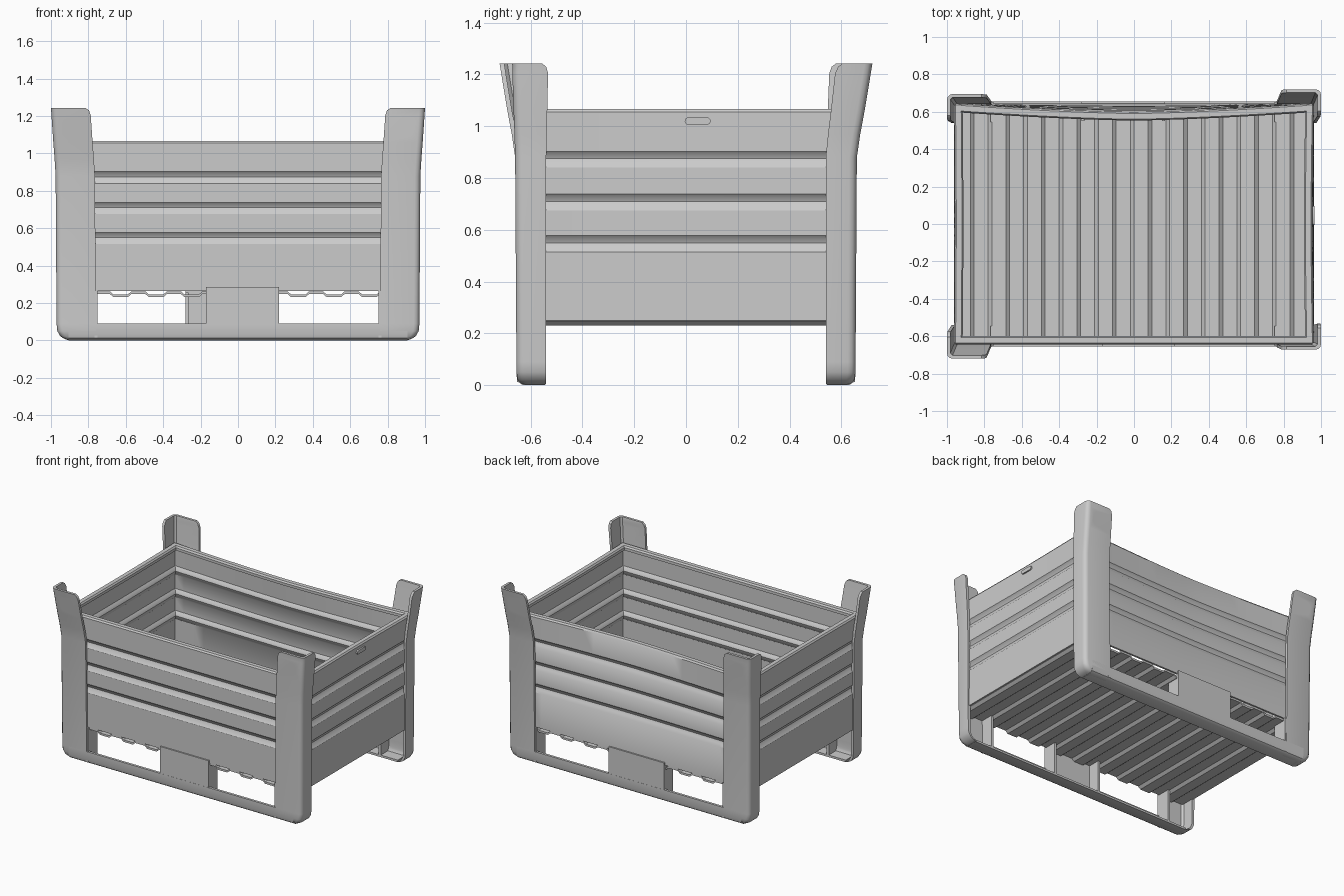
import bpy, bmesh, math

if "Cube" in bpy.data.objects:
    bpy.data.objects.remove(bpy.data.objects["Cube"])

def finish(name, bm, angle=35):
    bmesh.ops.recalc_face_normals(bm, faces=bm.faces)
    me = bpy.data.meshes.new(name)
    bm.to_mesh(me)
    bm.free()
    ob = bpy.data.objects.new(name, me)
    bpy.context.collection.objects.link(ob)
    bpy.ops.object.select_all(action='DESELECT')
    bpy.context.view_layer.objects.active = ob
    ob.select_set(True)
    bpy.ops.object.shade_smooth_by_angle(angle=math.radians(angle))
    return ob

def loft(name, rings):
    """Solid skinned through closed rings, capped at both ends."""
    bm = bmesh.new()
    vs = [[bm.verts.new(p) for p in r] for r in rings]
    n = len(rings[0])
    for a, b in zip(vs, vs[1:]):
        for i in range(n):
            j = (i + 1) % n
            bm.faces.new((a[i], a[j], b[j], b[i]))
    bm.faces.new(vs[0])
    bm.faces.new(vs[-1])
    return finish(name, bm)

def box(name, x0, x1, y0, y1, z0, z1):
    return loft(name, [[(x0, y0, z), (x1, y0, z), (x1, y1, z), (x0, y1, z)] for z in (z0, z1)])

# Corner posts: L-section sheet, rounded foot, flared lifting ear
def post(name, sx, sy, ear_y):
    Y, t, r = 0.655, 0.018, 0.03
    # z, corner x, corner y, front flange edge x, side flange edge y
    levels = [(0.0, 0.90, 0.63, 0.76, 0.545), (0.007, 0.925, 0.64, 0.76, 0.54),
              (0.022, 0.95, 0.65, 0.76, 0.54), (0.05, 0.966, Y, 0.76, 0.54),
              (0.09, 0.97, Y, 0.76, 0.54), (0.88, 0.975, Y + 0.005, 0.765, 0.54)]
    for z, k in ((0.97, 0.22), (1.06, 0.5), (1.205, 0.9)):
        levels.append((z, 0.975 + 0.025 * k, Y + 0.005 + (ear_y - Y - 0.005) * k,
                       0.765 + 0.025 * k, 0.54 + (ear_y - 0.68) * k))
    levels.append((1.23, 0.999, ear_y - 0.002, 0.797, ear_y - 0.132))
    levels.append((1.243, 1.0, ear_y, 0.815, ear_y - 0.115))
    rings = []
    for z, X, Yc, e, f in levels:
        sec = [(e, Yc), (X - r, Yc), (X - r * .5, Yc - r * .13), (X - r * .13, Yc - r * .5),
               (X, Yc - r), (X, f), (X - t, f), (X - t, Yc - r), (X - r, Yc - t), (e, Yc - t)]
        rings.append([(sx * x, sy * y, z) for x, y in sec])
    ob = loft(name, rings)
    # lifting hole
    bm = bmesh.new()
    bmesh.ops.create_cone(bm, cap_ends=True, segments=16, radius1=1, radius2=1, depth=1)
    for v in bm.verts:
        x, y, z = v.co
        v.co = (sx * 0.9 + x * 0.04, sy * 0.7 + z * 0.2, 1.14 + y * 0.049)
    cutter = finish("hole_cutter", bm)
    cutter.hide_render = True
    m = ob.modifiers.new("hole", 'BOOLEAN')
    m.operation, m.object, m.solver = 'DIFFERENCE', cutter, 'EXACT'
    bpy.context.view_layer.objects.active = ob
    bpy.ops.object.modifier_apply(modifier=m.name)
    bpy.data.objects.remove(cutter)

post("post_front_left", -1, -1, 0.72)
post("post_front_right", 1, -1, 0.672)
post("post_back_left", -1, 1, 0.695)
post("post_back_right", 1, 1, 0.72)

# Walls: sheet with three pressed grooves and an inward rim on top
def wall(name, half, place, bottom, bow):
    outer = [(0, bottom)]
    for zc in (0.55, 0.71, 0.875):
        outer += [(0, zc - 0.035), (0.012, zc - 0.018), (0.018, zc), (0.012, zc + 0.015), (0, zc + 0.028)]
    t = 0.014
    inner = [(d + t, z) for d, z in reversed(outer)]
    rim = [(0, 1.055), (0.008, 1.066), (0.038, 1.066), (0.046, 1.055), (0.046, 1.035), (t, 1.03)]
    prof = outer + rim + inner
    rings = []
    n = 24
    for i in range(n + 1):
        u = -1 + 2 * i / n
        ring = []
        for d, z in prof:
            b = bow * (1 - abs(u) ** 1.5) * max(0, (z - 0.3) / 0.76)
            ring.append(place(u * half, d + b, z))
        rings.append(ring)
    loft(name, rings)

wall("front_wall", 0.955, lambda u, d, z: (u, -0.644 + d, z), 0.265, 0.0)
wall("back_wall", 0.955, lambda u, d, z: (u, 0.644 - d, z), 0.265, 0.045)
wall("left_wall", 0.635, lambda u, d, z: (-0.962 + d, u, z), 0.25, 0.004)
wall("right_wall", 0.635, lambda u, d, z: (0.962 - d, u, z), 0.25, 0.008)

# Corrugated floor
top = []
pitch, x0 = 0.19, -0.95
for i in range(10):
    x = x0 + i * pitch
    top += [(x, 0.262), (x + 0.075, 0.262), (x + 0.095, 0.245), (x + 0.17, 0.245)]
top.append((0.95, 0.262))
sec = top + [(x, z - 0.014) for x, z in reversed(top)]
loft("floor", [[(x, y, z) for x, z in sec] for y in (-0.638, 0.638)])

# Base frame on front and back: bottom rail, centre foot, window flanges
rail = [(0.655, 0.09), (0.655, 0.035), (0.648, 0.012), (0.63, 0.0), (0.545, 0.0),
        (0.545, 0.015), (0.625, 0.016), (0.637, 0.04), (0.637, 0.09)]
for side, sy, a, b in (("front", -1, -0.17, 0.22), ("back", 1, -0.28, 0.165)):
    loft(side + "_rail", [[(x, sy * y, z) for y, z in rail] for x in (-0.905, 0.905)])
    box(side + "_foot", a, b, sy * 0.637, sy * 0.654, 0.08, 0.285)
    for k, x in enumerate((a, b - 0.016)):
        box(f"{side}_foot_flange_{k + 1}", x, x + 0.016, sy * 0.55, sy * 0.64, 0.012, 0.255)
    for nm, sx in (("left", -1), ("right", 1)):
        box(f"{side}_{nm}_post_flange", sx * 0.75, sx * 0.768, sy * 0.545, sy * 0.652, 0.012, 0.265)

# Slotted grip on the right wall
bm = bmesh.new()
bmesh.ops.create_cone(bm, cap_ends=True, segments=16, radius1=0.014, radius2=0.014, depth=0.014)
for v in bm.verts:
    x, y, z = v.co
    v.co = (0.958 + z, 0.045 + x + math.copysign(0.036, x + 1e-6), 1.02 + y)
finish("side_slot_plate", bm)
